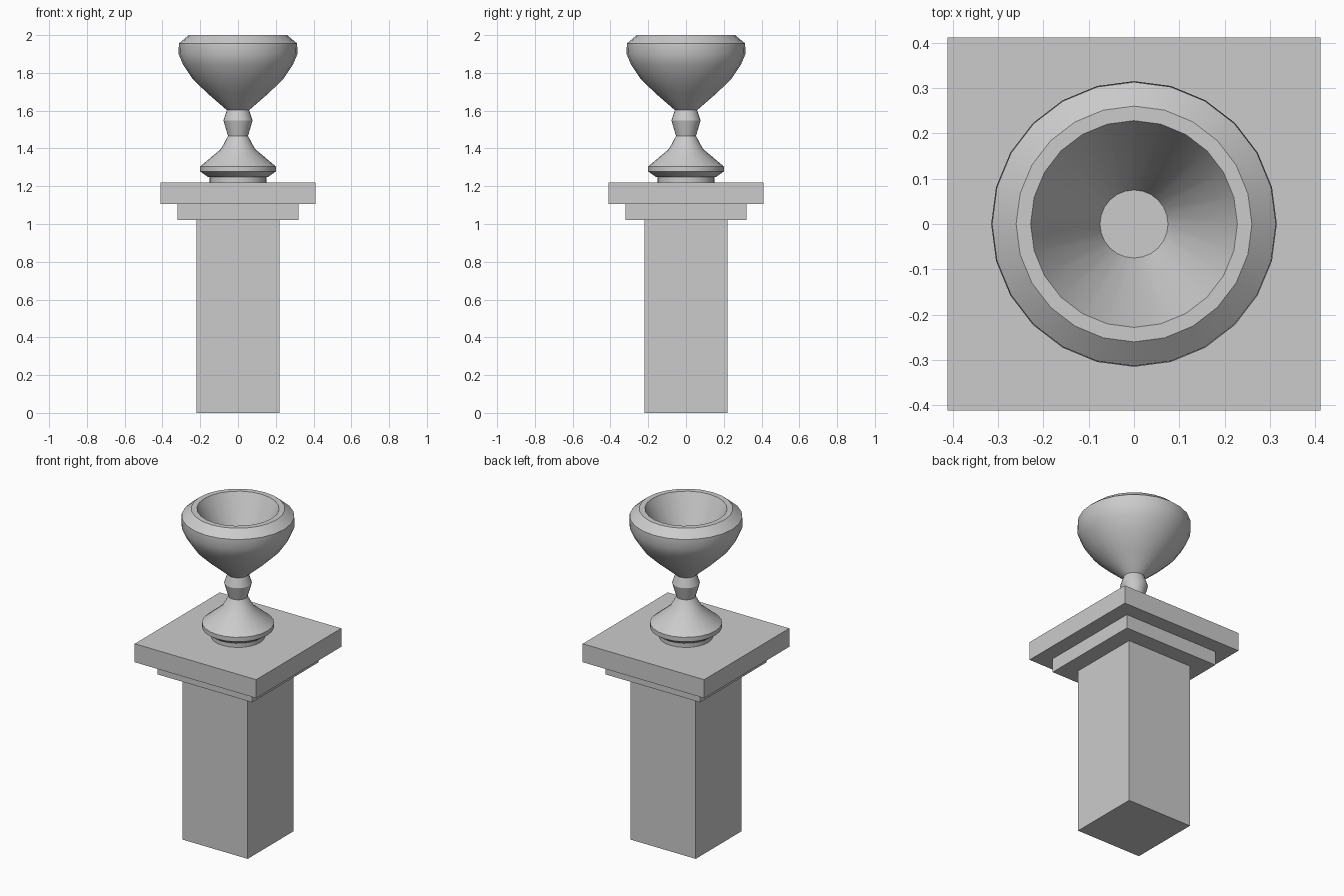
import bpy, bmesh, math

if "Cube" in bpy.data.objects:
    bpy.data.objects.remove(bpy.data.objects["Cube"])

stone = bpy.data.materials.new("light grey stone")
stone.diffuse_color = (0.6, 0.6, 0.6, 1)
stone.use_nodes = True
stone.node_tree.nodes["Principled BSDF"].inputs["Base Color"].default_value = stone.diffuse_color


def square_block(name, half, z0, z1):
    bpy.ops.mesh.primitive_cube_add(size=1, location=(0, 0, (z0 + z1) / 2))
    ob = bpy.context.object
    ob.name = name
    ob.scale = (2 * half, 2 * half, z1 - z0)
    bpy.ops.object.transform_apply(location=True, rotation=False, scale=True)
    ob.data.materials.append(stone)


def lathe(name, profile, sides=24):
    """Revolve (radius, height) points about z and cap both ends."""
    bm = bmesh.new()
    rings = [[bm.verts.new((r * math.cos(2 * math.pi * i / sides),
                            r * math.sin(2 * math.pi * i / sides), z))
              for i in range(sides)] for r, z in profile]
    for low, high in zip(rings, rings[1:]):
        for i in range(sides):
            j = (i + 1) % sides
            bm.faces.new((low[i], low[j], high[j], high[i]))
    bm.faces.new(rings[0][::-1])
    bm.faces.new(rings[-1])
    me = bpy.data.meshes.new(name)
    bm.to_mesh(me)
    bm.free()
    ob = bpy.data.objects.new(name, me)
    bpy.context.collection.objects.link(ob)
    me.materials.append(stone)
    bpy.ops.object.select_all(action='DESELECT')
    ob.select_set(True)
    bpy.context.view_layer.objects.active = ob
    bpy.ops.object.shade_smooth_by_angle(angle=math.radians(30))


# Pedestal: square shaft with a stepped cap
square_block("shaft", 0.22, 0, 1.022)
square_block("lower_cap", 0.32, 1.022, 1.107)
square_block("upper_cap", 0.411, 1.107, 1.22)

# Urn: foot, stem knob, bowl outside, rim, then bowl inside
lathe("urn", [
    (0.15, 1.22), (0.15, 1.25), (0.16, 1.25), (0.20, 1.278), (0.20, 1.305),
    (0.09, 1.397), (0.053, 1.466),
    (0.077, 1.548), (0.059, 1.603),
    (0.165, 1.695), (0.24, 1.768), (0.29, 1.842), (0.315, 1.90), (0.313, 1.956),
    (0.26, 2.0), (0.228, 2.0),
    (0.075, 1.68),
])
